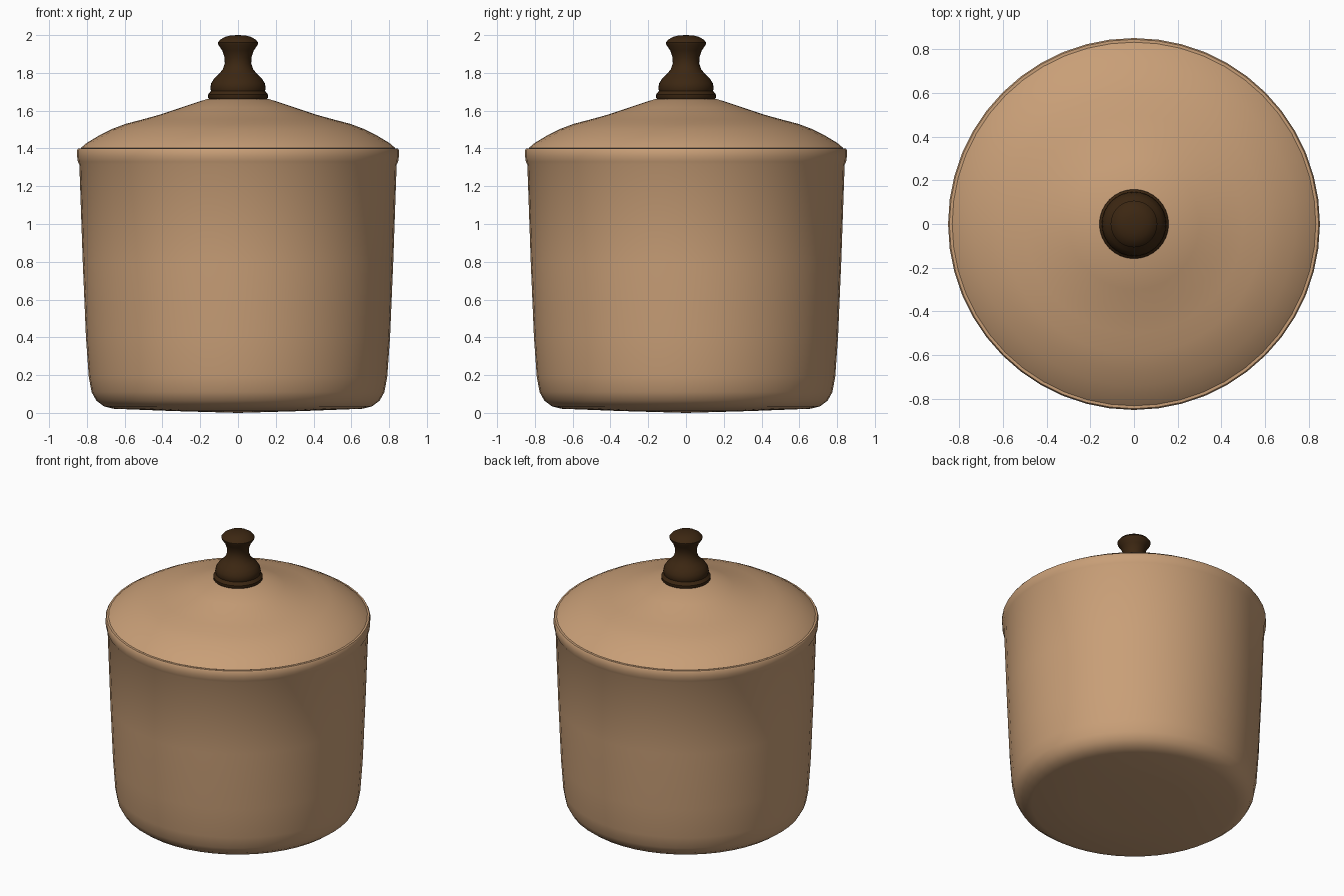
import bpy
import bmesh
from math import cos, sin, tau, radians

cube = bpy.data.objects.get("Cube")
if cube:
    bpy.data.objects.remove(cube, do_unlink=True)


def make_material(name, color):
    mat = bpy.data.materials.new(name)
    mat.use_nodes = True
    mat.diffuse_color = color
    mat.node_tree.nodes["Principled BSDF"].inputs["Base Color"].default_value = color
    return mat


def lathe(name, profile, mat, sides=48, sharp=40):
    """Revolve (radius, height) points about z; zero radius makes a pole."""
    bm = bmesh.new()
    rings = []
    for r, z in profile:
        count = sides if r > 0 else 1
        rings.append([bm.verts.new((r * cos(tau * i / sides), r * sin(tau * i / sides), z))
                      for i in range(count)])
    for a, b in zip(rings, rings[1:]):
        for i in range(sides):
            j = (i + 1) % sides
            corners = [a[i % len(a)], a[j % len(a)], b[j % len(b)], b[i % len(b)]]
            bm.faces.new(list(dict.fromkeys(corners)))
    bmesh.ops.recalc_face_normals(bm, faces=bm.faces)
    mesh = bpy.data.meshes.new(name)
    bm.to_mesh(mesh)
    bm.free()
    mesh.materials.append(mat)
    obj = bpy.data.objects.new(name, mesh)
    bpy.context.collection.objects.link(obj)
    bpy.ops.object.select_all(action='DESELECT')
    obj.select_set(True)
    bpy.context.view_layer.objects.active = obj
    bpy.ops.object.shade_smooth_by_angle(angle=radians(sharp))
    return obj


clay = make_material("tan clay", (0.58, 0.345, 0.185, 1))
wood = make_material("dark wood", (0.045, 0.02, 0.006, 1))

# Hollow pot: slightly domed base, tapered wall and raised rim band
lathe("pot_body", [
    (0, 0), (0.35, 0.01), (0.66, 0.022), (0.71, 0.035), (0.75, 0.065),
    (0.775, 0.11), (0.79, 0.19), (0.805, 0.4), (0.822, 0.8), (0.84, 1.315),
    (0.848, 1.33), (0.852, 1.36), (0.852, 1.39), (0.846, 1.4), (0.825, 1.4),
    (0.79, 1.37), (0.76, 0.4), (0.74, 0.15), (0.66, 0.08), (0, 0.07)], clay)

# Lid: domed shoulder sweeping up to the knob seat
lathe("lid", [
    (0, 1.37), (0.79, 1.37), (0.833, 1.402), (0.8, 1.43), (0.74, 1.466),
    (0.67, 1.502), (0.595, 1.53), (0.5, 1.555), (0.41, 1.58), (0.3, 1.617),
    (0.16, 1.663), (0, 1.665)], clay)

# Turned knob: stepped foot, bell, narrow neck and flared cap
lathe("lid_knob", [
    (0, 1.655), (0.152, 1.66), (0.159, 1.67), (0.159, 1.685), (0.148, 1.698),
    (0.143, 1.705), (0.147, 1.72), (0.142, 1.745), (0.125, 1.772), (0.1, 1.795),
    (0.08, 1.82), (0.07, 1.85), (0.071, 1.88), (0.083, 1.918), (0.105, 1.95),
    (0.107, 1.96), (0.095, 1.975), (0.07, 1.99), (0.04, 1.998), (0, 2)],
    wood, 32)
